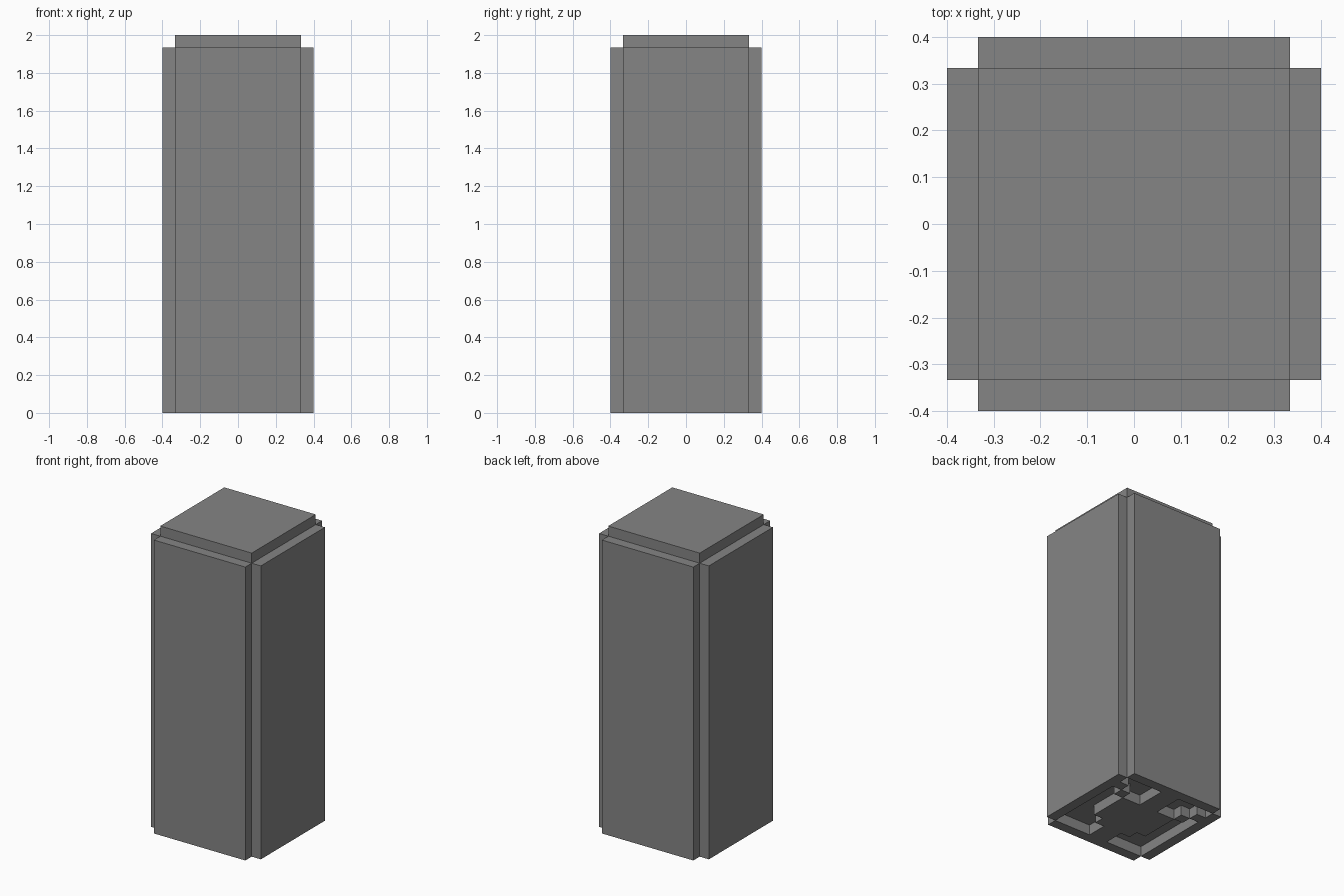
import bpy
import bmesh
from mathutils import Vector

U = 1 / 15          # block unit
HALF = 5 * U        # half width of the core
OUTER = 6 * U       # half width including the side panels

cube = bpy.data.objects.get("Cube")
if cube:
    bpy.data.objects.remove(cube, do_unlink=True)

grey = bpy.data.materials.new("mid_grey")
grey.use_nodes = True
colour = (0.235, 0.235, 0.235, 1)
grey.diffuse_color = colour
grey.node_tree.nodes["Principled BSDF"].inputs["Base Color"].default_value = colour


def box(name, low, high):
    """Add a flat-shaded box between two corners."""
    low, high = Vector(low), Vector(high)
    bm = bmesh.new()
    bmesh.ops.create_cube(bm, size=1)
    for v in bm.verts:
        v.co = (low + high) / 2 + v.co * (high - low)
    mesh = bpy.data.meshes.new(name)
    bm.to_mesh(mesh)
    bm.free()
    mesh.materials.append(grey)
    obj = bpy.data.objects.new(name, mesh)
    bpy.context.collection.objects.link(obj)
    return obj


# Core block, raised one unit above the ground
box("core", (-HALF, -HALF, U), (HALF, HALF, 2))

# Side panels, stopping one unit below the top
for name, s in (("right", -1), ("left", 1)):
    a, b = sorted((s * HALF, s * OUTER))
    box(name + "_panel", (a, -HALF, 0), (b, HALF, 2 - U))
for name, s in (("front", -1), ("back", 1)):
    a, b = sorted((s * HALF, s * OUTER))
    box(name + "_panel", (-HALF, a, 0), (HALF, b, 2 - U))

# Raised pattern under the core: x0, x1, y0, y1 in units
pads = {
    "centre_pad": (-3, 3, -2, 2),
    "front_step_pad": (-2, 2, -3, -2),
    "front_bridge_pad": (-1, 1, -5, -3),
    "back_bridge_pad": (-1, 1, 2, 5),
}
for name, (x0, x1, y0, y1) in pads.items():
    box(name, (x0 * U, y0 * U, 0), (x1 * U, y1 * U, U))

# Diagonal steps toward the back corners, mirrored
for side, s in (("right", -1), ("left", 1)):
    for i in (3, 4):
        a, b = sorted((s * i * U, s * (i + 1) * U))
        box(f"{side}_corner_step_{i - 2}", (a, (i - 1) * U, 0), (b, i * U, U))
